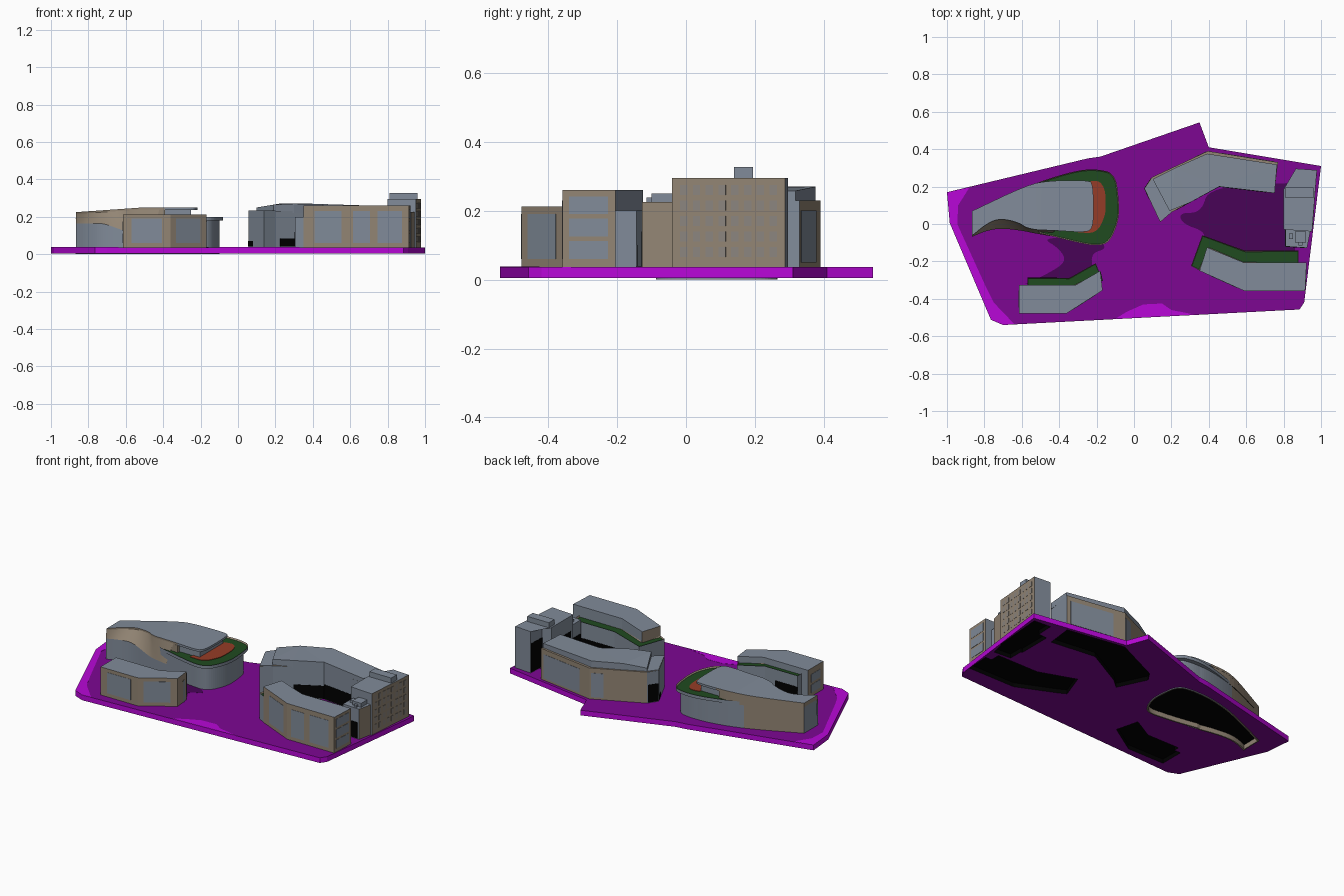
import bpy, bmesh
from mathutils import Vector

if "Cube" in bpy.data.objects:
    bpy.data.objects.remove(bpy.data.objects["Cube"])

# ---- colours ----
def mat(name, c):
    m = bpy.data.materials.new(name)
    m.diffuse_color = (*c, 1)
    m.use_nodes = True
    m.node_tree.nodes["Principled BSDF"].inputs["Base Color"].default_value = m.diffuse_color
    return m

GREY, BEIGE, GREEN, RED, BLACK, BRIGHT, MID, DARK, MUTED = range(9)
MATS = [mat("blue_grey", (0.22, 0.26, 0.32)), mat("beige_wall", (0.29, 0.235, 0.175)),
        mat("lawn_green", (0.014, 0.07, 0.014)), mat("terracotta", (0.30, 0.045, 0.02)),
        mat("black", (0.0, 0.0, 0.0)), mat("bright_purple", (0.48, 0.002, 0.68)),
        mat("purple", (0.205, 0.002, 0.29)), mat("dark_purple", (0.065, 0.001, 0.095)),
        mat("muted_window", (0.26, 0.235, 0.21))]

def finish(name, bm):
    bmesh.ops.triangulate(bm, faces=[f for f in bm.faces if len(f.verts) > 4])
    me = bpy.data.meshes.new(name)
    bm.to_mesh(me)
    bm.free()
    for m in MATS:
        me.materials.append(m)
    ob = bpy.data.objects.new(name, me)
    bpy.context.collection.objects.link(ob)
    return ob

def smooth_path(pts, n=3):
    """Corner cutting that keeps both ends."""
    for _ in range(n):
        out = [pts[0]]
        for (ax, ay), (bx, by) in zip(pts, pts[1:]):
            out += [(ax * .75 + bx * .25, ay * .75 + by * .25),
                    (ax * .25 + bx * .75, ay * .25 + by * .75)]
        pts = out + [pts[-1]]
    return pts

def prism(name, pts, z0, z1, top=GREY, side=GREY, bottom=BLACK, rim=0, foot=0):
    """Outline pushed up; heights and side colours may be rules."""
    h = lambda z, x: z(x) if callable(z) else z
    pts = list(pts)
    n = len(pts)
    if sum(pts[i - 1][0] * pts[i][1] - pts[i][0] * pts[i - 1][1] for i in range(n)) < 0:
        pts.reverse()
    bm = bmesh.new()
    lo = [bm.verts.new((x, y, h(z0, x))) for x, y in pts]
    hi = [bm.verts.new((x, y, h(z1, x))) for x, y in pts]
    under = bm.faces.new(lo[::-1])
    cap = bm.faces.new(hi)
    under.material_index, cap.material_index = bottom, top
    for i in range(n):
        j = (i + 1) % n
        f = bm.faces.new((lo[i], lo[j], hi[j], hi[i]))
        f.normal_update()
        f.material_index = side(f.normal, f.calc_center_median()) if callable(side) else side
    # sunken terrace inside a parapet; hollow underside inside a footing ring
    for face, w, rise in ((cap, rim, -.008), (under, foot, 0), (under, foot * .2, .028)):
        if w:
            face.normal_update()
            for f in bmesh.ops.inset_region(bm, faces=[face], thickness=w, depth=0)["faces"]:
                f.material_index = BEIGE
            for v in face.verts:
                v.co.z += rise
    return finish(name, bm)

def panel(name, a, b, t0, t1, z0, z1, m=GREY):
    """Thin plate on the wall from a to b (outside on the right hand)."""
    a, b = Vector(a), Vector(b)
    d = (b - a).normalized()
    o = Vector((d.y, -d.x)) * 0.0015
    p, q = a.lerp(b, t0), a.lerp(b, t1)
    prism(name, [p - o / 2, p + o, q + o, q - o / 2], z0, z1, m, m, m)

def box(name, x0, x1, y0, y1, z0, z1, **k):
    prism(name, [(x0, y0), (x1, y0), (x1, y1), (x0, y1)], z0, z1, **k)

# ---- site slab and its tinted ground patches ----
base = [(-1, .17), (-.985, .005), (-.765, -.512), (-.70, -.54), (.885, -.457), (.91, -.42),
        (1, .31), (.40, .41), (.35, .543), (-.18, .36), (-.25, .35)]
slab = prism("site_slab", base, .005, .037, MID, BRIGHT, MID)
def pocket(pts):
    """Black recess under a building, seen from below."""
    c = prism("pocket_cutter", pts, -.05, .031, BLACK, BLACK, BLACK)
    c.hide_render = True
    m = slab.modifiers.new("pocket", "BOOLEAN")
    m.operation, m.solver, m.object = "DIFFERENCE", "EXACT", c
def patch(name, pts, m):
    prism(name, pts, .0365, .038, m, m, m)
patch("court_ground", smooth_path([(.86, -.2), (.40, -.2), (.37, -.1), (.38, -.04), (.26, .0),
      (.24, .06), (.36, .06), (.40, .2), (.86, .22)]), DARK)
patch("lane_ground", smooth_path([(-.58, -.32), (-.45, -.26), (-.36, -.2), (-.40, -.13),
      (-.5, -.07), (-.2, -.08), (-.14, -.13), (-.24, -.16), (-.2, -.3)]), DARK)
patch("west_ground", [(-1, .17), (-.985, .005), (-.765, -.512), (-.70, -.54), (-.64, -.535), (-.75, -.42),
      (-.79, -.34), (-.91, -.16), (-.945, 0), (-.94, .1), (-.88, .195)], BRIGHT)
patch("south_ground", [(-.1, -.507), (.33, -.485), (.2, -.46), (.15, -.425), (.05, -.43), (-.04, -.47)], BRIGHT)

# ---- curved west building ----
def roof_z(x):
    return min(.25, .225 + (x + .865) * .07)
north = smooth_path([(-.865, .07), (-.555, .21), (-.32, .285), (-.2, .295), (-.10, .27), (-.08, .13),
                     (-.08, .02), (-.13, -.10), (-.2, -.118), (-.30, -.10), (-.50, -.05)])
curve_top = [(-.42, -.035), (-.56, -.03), (-.62, .01), (-.72, .03), (-.79, .0), (-.865, -.062)]
curve_low = [(-.45, -.064), (-.53, -.05), (-.60, -.035), (-.72, -.022), (-.80, -.04), (-.865, -.068)]
top_path, low_path = smooth_path(curve_top), smooth_path(curve_low)
inner = [(x, y + .004) for x, y in top_path[10:]]
def shrink(p):      # walls stand back under the terrace edge
    t = max(0, (p[0] + .54) / .46)
    return (p[0] - .018 * t, .09 + (p[1] - .09) * (1 - .13 * min(1, 1.6 * t)))
wall = [shrink(p) for p in north]
foot_line = wall + [p for p in low_path if p[0] < -.52]
shade = lambda n, c: BEIGE if c.x < -.54 and n.y > .3 else GREY
pocket(foot_line)
prism("west_lower_walls", foot_line, 0, .1, GREY, shade, foot=.009)
prism("west_upper_walls", wall + inner, .1, .185, GREY, shade)
prism("west_terrace", north + inner, .18, .2, GREEN, shade, GREY, rim=.006)
back = smooth_path([(-.865, .07), (-.57, .21), (-.45, .23), (-.39, .23)], 2)
prism("west_upper_storey", [(-.39, -.04)] + top_path + back, .18, lambda x: roof_z(x) - .012, GREY, BEIGE)
box("west_lounge", -.40, -.25, -.02, .21, .185, .24)
prism("west_roof", top_path + smooth_path([(-.865, .07), (-.57, .21), (-.45, .232), (-.24, .235),
      (-.22, .21), (-.215, .09), (-.22, -.03), (-.27, -.045), (-.42, -.035)], 2)[:-1],
      lambda x: roof_z(x) - .013, roof_z, GREY, lambda n, c: BEIGE if c.x < -.39 else GREY, GREY)
prism("west_terracotta_deck", smooth_path([(-.30, -.045), (-.2, -.05), (-.155, .04), (-.15, .1),
      (-.155, .19), (-.19, .235), (-.25, .225)]), .188, .195, RED, RED, RED)
# swept front: grey wall below, beige flare up to the roof edge
bm = bmesh.new()
rows = []
for (x, y), (u, v) in zip(low_path, top_path):
    t = min(1, max(0, (x + .75) / .2))
    h = .165 - .05 * t * t * (3 - 2 * t)
    z = roof_z(u) - .01
    rows.append([bm.verts.new(p) for p in ((x, y, .003), (x, y, h),
                 ((x + u) / 2, y * .4 + v * .6, h * .4 + z * .6), (u, v, z))])
for r, s in zip(rows, rows[1:]):
    for k in range(3):
        f = bm.faces.new((s[k], r[k], r[k + 1], s[k + 1]))
        f.material_index = BEIGE if k else GREY
        f.smooth = k > 0
finish("west_swept_front", bm)

# ---- front left building: beige front block, green terrace behind ----
Z0 = .032
fl = [(-.615, -.478), (-.36, -.478), (-.168, -.355), (-.18, -.25), (-.31, -.325), (-.615, -.325)]
flt = [(-.57, -.33), (-.315, -.33), (-.18, -.26), (-.168, -.30), (-.205, -.21), (-.345, -.288), (-.57, -.288)]
prism("front_left_block", fl, Z0, .212, GREY, lambda n, c: GREY if n.y > .5 else BEIGE)
prism("front_left_terrace", flt, Z0, .18, GREEN, GREY, rim=.005)
pocket(fl[:3] + [(-.205, -.21), (-.345, -.288), (-.57, -.288), (-.57, -.325), fl[5]])
panel("front_left_glass", fl[0], fl[1], .18, .82, .06, .19)
panel("front_left_glass", fl[1], fl[2], .15, .82, .06, .19)
for z in (.06, .125):
    panel("front_left_end_glass", fl[5], fl[0], .2, .8, z, z + .05)
panel("front_left_dark_wall", (-.345, -.288), (-.57, -.288), .3, 1, .04, .11, BLACK)

# ---- front right building ----
fr = [(.35, -.25), (.59, -.358), (.915, -.358), (.923, -.205), (.585, -.205), (.39, -.125)]
frt = [(.305, -.225), (.35, -.248), (.40, -.13), (.585, -.21), (.88, -.21), (.88, -.143), (.595, -.143), (.365, -.06)]
prism("front_right_block", fr, Z0, .26, GREY, lambda n, c: GREY if n.y > .5 else BEIGE)
prism("front_right_terrace", frt, Z0, .2, GREEN, GREY, rim=.006)
pocket(fr[:4] + [(.88, -.205)] + frt[5:] + frt[:1])
panel("front_right_glass", fr[0], fr[1], .25, .85, .06, .23)
panel("front_right_glass", fr[1], fr[2], .08, .36, .06, .23)
panel("front_right_glass", fr[1], fr[2], .48, .88, .06, .23)
for z in (.06, .125, .19):
    panel("front_right_end_glass", fr[2], fr[3], .12, .86, z, z + .052)
panel("front_right_dark_wall", (.88, -.143), (.595, -.143), 0, 1, .04, .1, BLACK)

# ---- angled back right building ----
br = [(.055, .19), (.14, .01), (.20, .062), (.455, .2), (.75, .165), (.77, .33), (.395, .39), (.095, .25)]
prism("back_right_block", br, Z0, .23, BEIGE, lambda n, c: BEIGE if n.y > .3 and c.x > .1 else GREY)
pocket(br)
prism("back_right_west_roof", [(.057, .19), (.14, .013), (.20, .064), (.1, .245)], .229, .233)
prism("back_right_roof", [(.10, .24), (.19, .07), (.30, .115), (.455, .2), (.752, .165), (.765, .318),
      (.39, .376), (.22, .3)], .22, lambda x: .25 + .02 * min(1, (x - .1) / .12) - .012 * max(0, min(1, (x - .42) / .2)))
panel("back_right_glass", br[5], br[6], .06, .8, .05, .2)
panel("back_right_glass", br[6], br[7], .03, .25, .05, .2)
panel("back_right_dark_wall", br[2], br[3], .1, .4, .04, .085, BLACK)
panel("back_right_dark_wall", br[2], br[3], .4, 1, .04, .12, BLACK)
panel("back_right_dark_wall", br[3], br[4], 0, .85, .04, .13, BLACK)
panel("back_right_dark_end", br[0], br[1], 0, .3, .04, .07, BLACK)
panel("back_right_dark_end", br[7], br[0], .1, .95, .04, .15, BLACK)

# ---- east tower ----
east = lambda n, c: BEIGE if n.x > .5 else GREY
tw = [(.80, -.03), (.952, -.04), (.978, .288), (.865, .296), (.86, .19), (.80, .185)]
prism("tower_block", tw, Z0, .295, GREY, east)
prism("tower_south_wing", [(.81, -.12), (.925, -.128), (.945, -.03), (.81, -.03)], Z0, .225, GREY, east)
pocket([(.81, -.12), (.925, -.128), (.945, -.04)] + tw[1:] + [(.80, -.03), (.81, -.03)])
box("tower_lift_house", .81, .96, .14, .195, .29, .327)
box("wing_plant", .86, .92, -.10, -.04, .22, .25)
box("wing_vent", .83, .85, -.08, -.05, .22, .24)
box("wing_vent", .88, .90, -.115, -.10, .22, .238)
for r in range(5):        # window grid on the long east wall
    for c in range(8):
        t = .07 + c * .113
        panel("tower_window", tw[1], tw[2], t, t + .065, .065 + r * .045, .095 + r * .045, MUTED)
panel("tower_dark_wall", tw[3], tw[4], 0, 1, .04, .22, BLACK)
panel("tower_dark_wall", tw[5], tw[0], .1, .9, .04, .2, BLACK)
panel("wing_dark_wall", (.81, -.03), (.81, -.12), 0, 1, .04, .14, BLACK)
panel("wing_dark_wall", (.81, -.12), (.925, -.128), 0, .9, .04, .14, BLACK)
